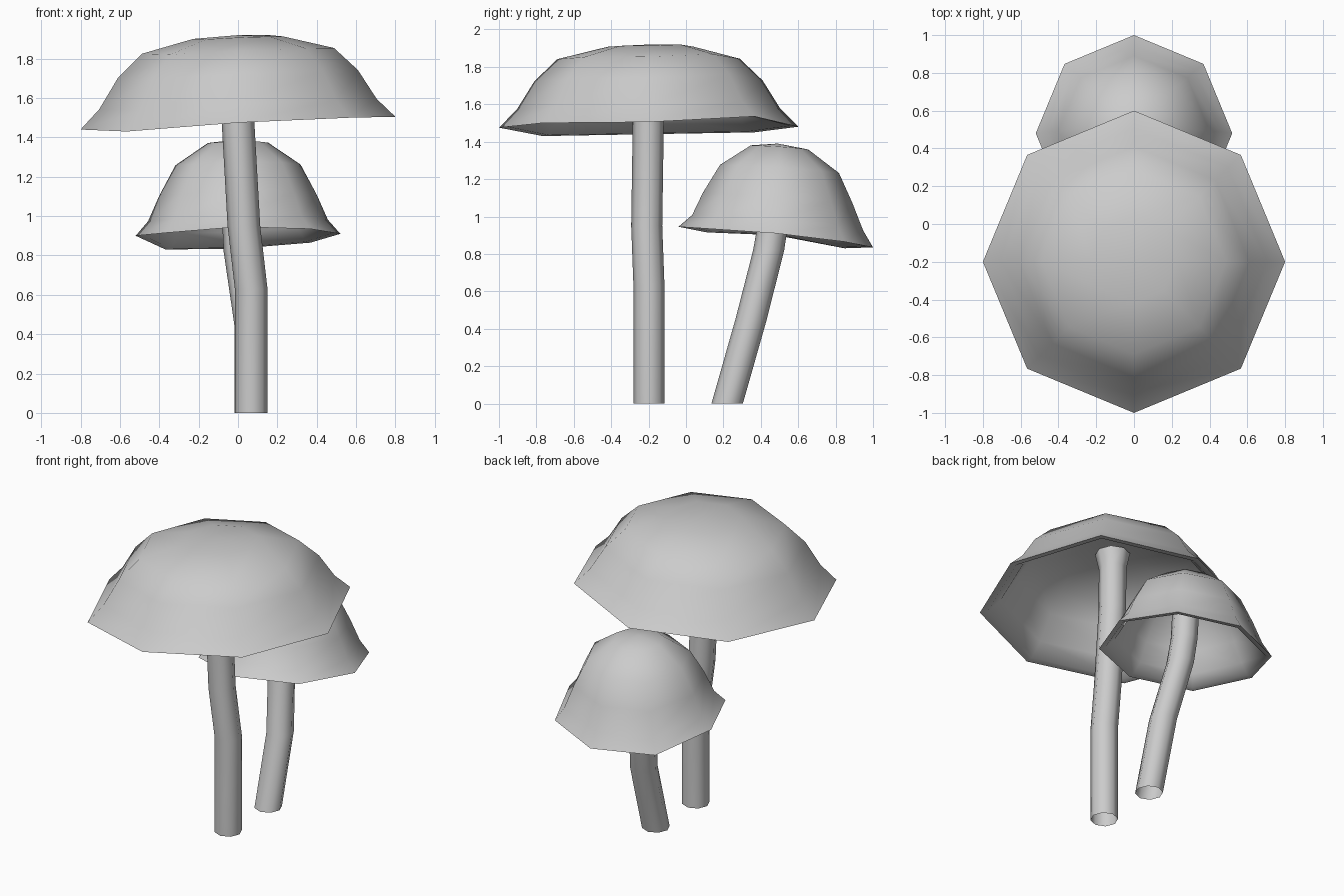
import bpy, bmesh, math

if "Cube" in bpy.data.objects:
    bpy.data.objects.remove(bpy.data.objects["Cube"])

SIDES = 8


def bridge(bm, a, b):
    """Quads between two rings; b may be a single pole vertex."""
    for i in range(SIDES):
        j = (i + 1) % SIDES
        if len(b) == 1:
            bm.faces.new((a[i], a[j], b[0]))
        else:
            bm.faces.new((a[i], a[j], b[j], b[i]))


def finish(bm, name, angle):
    bmesh.ops.recalc_face_normals(bm, faces=bm.faces)
    mesh = bpy.data.meshes.new(name)
    bm.to_mesh(mesh)
    bm.free()
    obj = bpy.data.objects.new(name, mesh)
    bpy.context.collection.objects.link(obj)
    bpy.ops.object.select_all(action='DESELECT')
    obj.select_set(True)
    bpy.context.view_layer.objects.active = obj
    bpy.ops.object.shade_smooth_by_angle(angle=math.radians(angle))
    return obj


def cap(name, cx, cy, rim, outer, inner):
    """Wavy-rimmed hollow cap; profile points are (radius, height, rim wobble weight, y shift)."""
    bm = bmesh.new()
    mean = sum(rim) / SIDES

    def ring(r, z, w, dy):
        if r == 0:
            return [bm.verts.new((cx, cy + dy, z))]
        return [bm.verts.new((cx + r * math.cos(k * math.tau / SIDES),
                              cy + dy + r * math.sin(k * math.tau / SIDES),
                              z + w * (rim[k] - mean))) for k in range(SIDES)]

    top = [ring(*p) for p in outer]
    under = [top[0]] + [ring(*p) for p in inner]
    for shell in (top, under):
        for a, b in zip(shell, shell[1:]):
            bridge(bm, a, b)
    return finish(bm, name, 65)


def stem(name, path):
    """Open bent tube through (x, y, z, radius) points."""
    bm = bmesh.new()
    rings = [[bm.verts.new((x + r * math.cos(k * math.tau / SIDES),
                            y + r * math.sin(k * math.tau / SIDES), z))
              for k in range(SIDES)] for x, y, z, r in path]
    for a, b in zip(rings, rings[1:]):
        bridge(bm, a, b)
    return finish(bm, name, 65)


# Large mushroom
cap("large_cap", 0, -0.2,
    [1.505, 1.535, 1.48, 1.45, 1.44, 1.43, 1.475, 1.50],
    [(0.80, 1.477, 1, 0), (0.705, 1.573, 0.8, 0), (0.61, 1.725, 0.6, 0),
     (0.488, 1.842, 0.45, 0), (0.228, 1.908, 0.2, 0.01), (0, 1.92, 0, 0.01)],
    [(0.755, 1.482, 1, 0), (0.675, 1.56, 0.8, 0), (0.58, 1.706, 0.6, 0),
     (0.47, 1.812, 0.45, 0), (0.22, 1.875, 0.2, 0.01), (0, 1.887, 0, 0.01)])
stem("large_stem",
     [(0.067, -0.198, 0, 0.083), (0.067, -0.198, 0.63, 0.083),
      (0.03, -0.21, 0.95, 0.083), (0, -0.202, 1.48, 0.083),
      (0, -0.2, 1.76, 0.083), (0, -0.2, 1.865, 0.105)])

# Small mushroom
cap("small_cap", 0, 0.48,
    [0.91, 0.865, 0.835, 0.83, 0.90, 0.915, 0.945, 0.935],
    [(0.52, 0.892, 1, 0), (0.457, 0.968, 0.75, 0.01), (0.40, 1.10, 0.5, 0.01),
     (0.318, 1.255, 0.4, 0.02), (0.153, 1.37, 0.2, 0.02), (0, 1.39, 0, 0.01)],
    [(0.485, 0.897, 1, 0), (0.432, 0.96, 0.75, 0.01), (0.374, 1.088, 0.5, 0.01),
     (0.296, 1.233, 0.4, 0.02), (0.145, 1.34, 0.2, 0.02), (0, 1.36, 0, 0.01)])
stem("small_stem",
     [(0.067, 0.22, 0, 0.084), (0.065, 0.348, 0.45, 0.084),
      (0.01, 0.442, 0.82, 0.083), (0, 0.468, 0.98, 0.081),
      (0, 0.49, 1.25, 0.081), (0, 0.49, 1.335, 0.1)])
